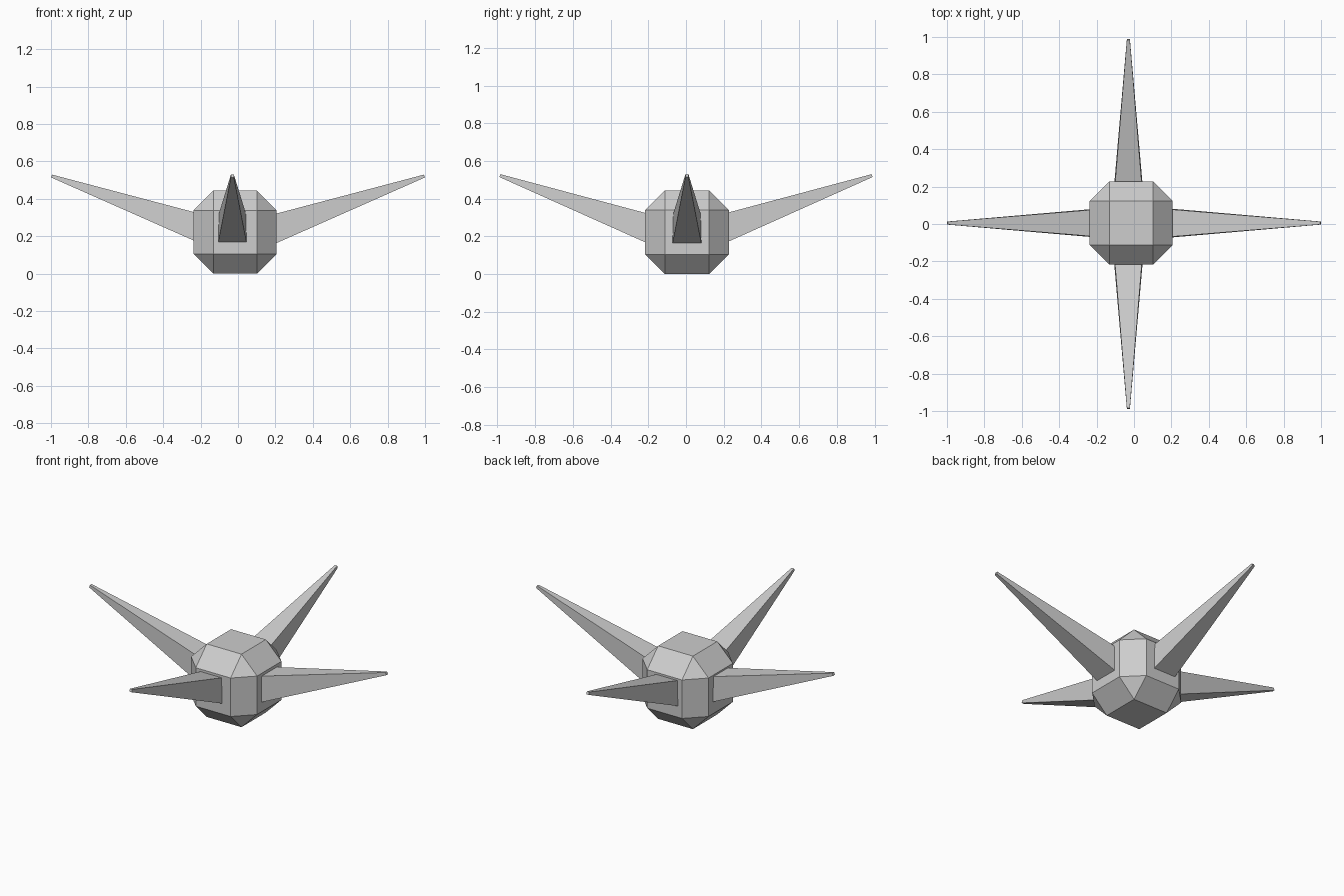
import bpy, bmesh, math
from mathutils import Vector

if "Cube" in bpy.data.objects:
    bpy.data.objects.remove(bpy.data.objects["Cube"])

grey = bpy.data.materials.new("light_grey")
grey.diffuse_color = (0.61, 0.61, 0.61, 1)
grey.use_nodes = True
grey.node_tree.nodes["Principled BSDF"].inputs["Base Color"].default_value = grey.diffuse_color


def finish(bm, name):
    bmesh.ops.recalc_face_normals(bm, faces=bm.faces)
    mesh = bpy.data.meshes.new(name)
    bm.to_mesh(mesh)
    bm.free()
    mesh.materials.append(grey)
    obj = bpy.data.objects.new(name, mesh)
    bpy.context.collection.objects.link(obj)
    return obj


# Body: cube with every edge cut flat and a triangle at each corner
HALF, INNER = 0.222, 0.117
bm = bmesh.new()
for axis in range(3):
    for sx in (-1, 1):
        for sy in (-1, 1):
            for sz in (-1, 1):
                co = Vector((sx, sy, sz)) * INNER
                co[axis] *= HALF / INNER
                bm.verts.new(co)
bmesh.ops.convex_hull(bm, input=bm.verts)
bmesh.ops.dissolve_limit(bm, angle_limit=math.radians(1),
                         verts=bm.verts, edges=bm.edges)
body = finish(bm, "body")
body.location = (-0.015, 0.005, HALF)


# Spike: square tapered bar rising outwards from inside the body
def spike(name, angle, offset, reach):
    base, tip = Vector((0.15, 0, 0.225)), Vector((reach, 0, 0.522))
    axis = (tip - base).normalized()
    side = Vector((0, 1, 0))
    up = axis.cross(side)
    bm = bmesh.new()
    rings = []
    for centre, r in ((base, 0.079), (tip, 0.008)):
        rings.append([bm.verts.new(centre + side * a * r + up * b * r)
                      for a, b in ((-1, -1), (1, -1), (1, 1), (-1, 1))])
    for ring in rings:
        bm.faces.new(ring)
    for i in range(4):
        j = (i + 1) % 4
        bm.faces.new((rings[0][i], rings[0][j], rings[1][j], rings[1][i]))
    obj = finish(bm, name)
    obj.rotation_euler.z = math.radians(angle)
    obj.location = offset


spike("right_spike", 0, (0, 0.005, 0), 0.997)
spike("left_spike", 180, (0, 0.005, 0), 0.997)
spike("back_spike", 90, (-0.03, 0, 0), 0.987)
spike("front_spike", 270, (-0.03, 0, 0), 0.987)
